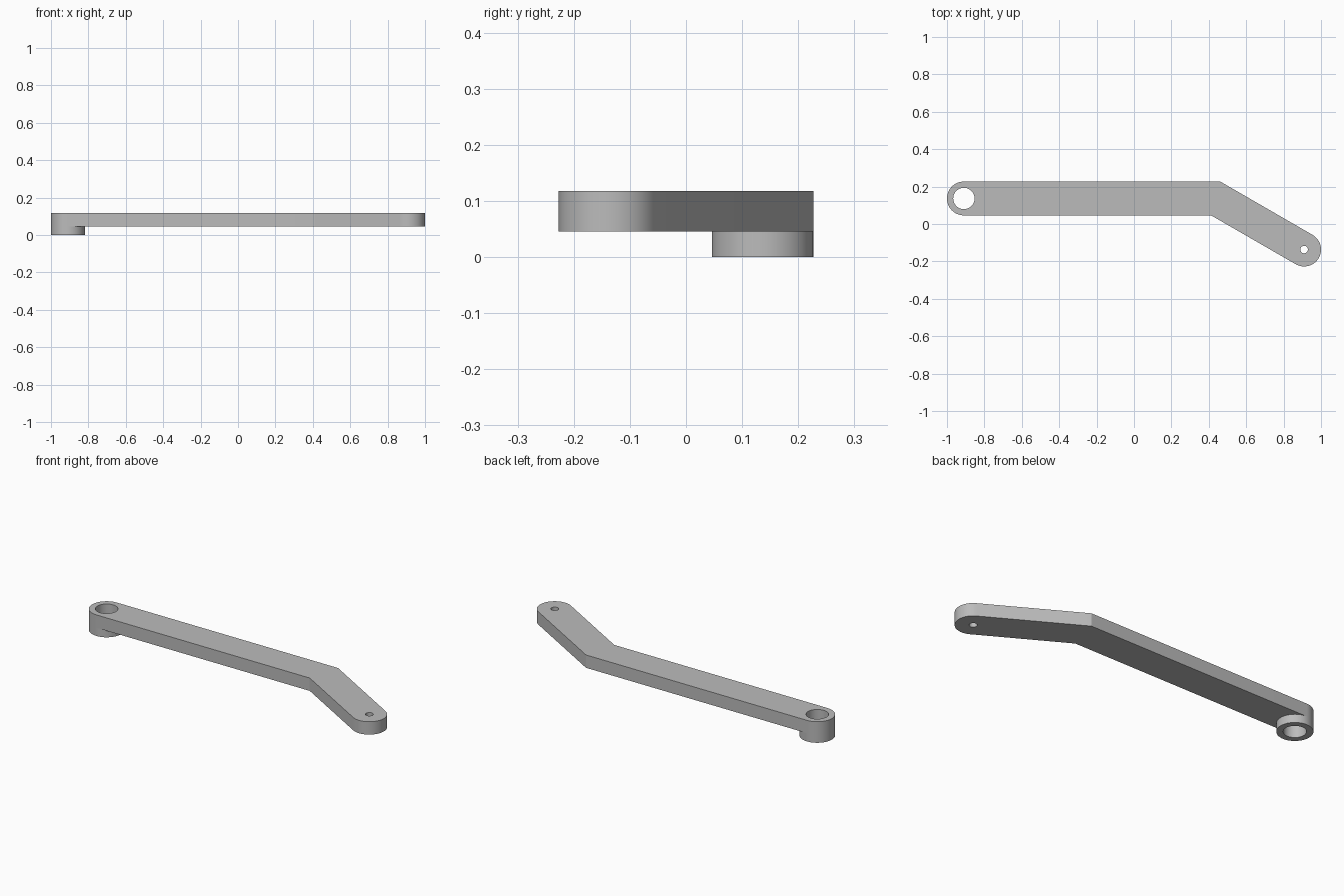
import bpy
import bmesh
from math import cos, sin, radians, tan

cube = bpy.data.objects.get("Cube")
if cube:
    bpy.data.objects.remove(cube, do_unlink=True)

R = 0.0905                      # half width of the arm
BORE, PIN = 0.057, 0.02         # hole radii
Z_ARM, Z_TOP = 0.046, 0.118     # underside and top of the arm
BEND = radians(30)
PIVOT = (-0.9095, 0.1365)
TIP = (0.9095, -0.1365)
ELBOW = (TIP[0] - 2 * PIVOT[1] / tan(BEND), PIVOT[1])

grey = bpy.data.materials.new("grey_metal")
grey.use_nodes = True
colour = (0.5, 0.5, 0.5, 1)
grey.diffuse_color = colour
grey.node_tree.nodes["Principled BSDF"].inputs["Base Color"].default_value = colour


def arc(centre, radius, start, sweep, steps):
    """Points along an arc, angles in degrees."""
    angles = [radians(start + sweep * i / steps) for i in range(steps + 1)]
    return [(centre[0] + radius * cos(a), centre[1] + radius * sin(a)) for a in angles]


def circle(centre, radius, steps=64):
    return arc(centre, radius, 0, 360, steps)[:-1]


def plate(name, loops, z0, z1):
    """Flat plate from an outline and its holes, extruded from z0 to z1."""
    curve = bpy.data.curves.new(name, "CURVE")
    curve.dimensions = "2D"
    curve.fill_mode = "BOTH"
    curve.extrude = (z1 - z0) / 2
    for loop in loops:
        spline = curve.splines.new("POLY")
        spline.points.add(len(loop) - 1)
        for point, (x, y) in zip(spline.points, loop):
            point.co = (x, y, 0, 1)
        spline.use_cyclic_u = True
    obj = bpy.data.objects.new(name, curve)
    obj.location.z = (z0 + z1) / 2
    bpy.context.collection.objects.link(obj)
    bpy.ops.object.select_all(action="DESELECT")
    obj.select_set(True)
    bpy.context.view_layer.objects.active = obj
    bpy.ops.object.convert(target="MESH")
    obj = bpy.context.object
    # Weld caps to walls
    bm = bmesh.new()
    bm.from_mesh(obj.data)
    bmesh.ops.remove_doubles(bm, verts=bm.verts, dist=1e-5)
    bmesh.ops.recalc_face_normals(bm, faces=bm.faces)
    bm.to_mesh(obj.data)
    bm.free()
    obj.data.materials.clear()
    obj.data.materials.append(grey)
    bpy.ops.object.shade_smooth_by_angle(angle=radians(20))
    return obj


# Bent arm: rounded pivot end, mitred elbow, rounded tip
miter = R * tan(BEND / 2)
outline = arc(PIVOT, R, 90, 180, 32)
outline.append((ELBOW[0] - miter, ELBOW[1] - R))
outline += arc(TIP, R, 240, 180, 32)
outline.append((ELBOW[0] + miter, ELBOW[1] + R))
plate("bent_arm", [outline, circle(PIVOT, BORE), circle(TIP, PIN)], Z_ARM, Z_TOP)

# Ring boss under the pivot end
plate("pivot_boss", [circle(PIVOT, R), circle(PIVOT, BORE)], 0, Z_ARM)
